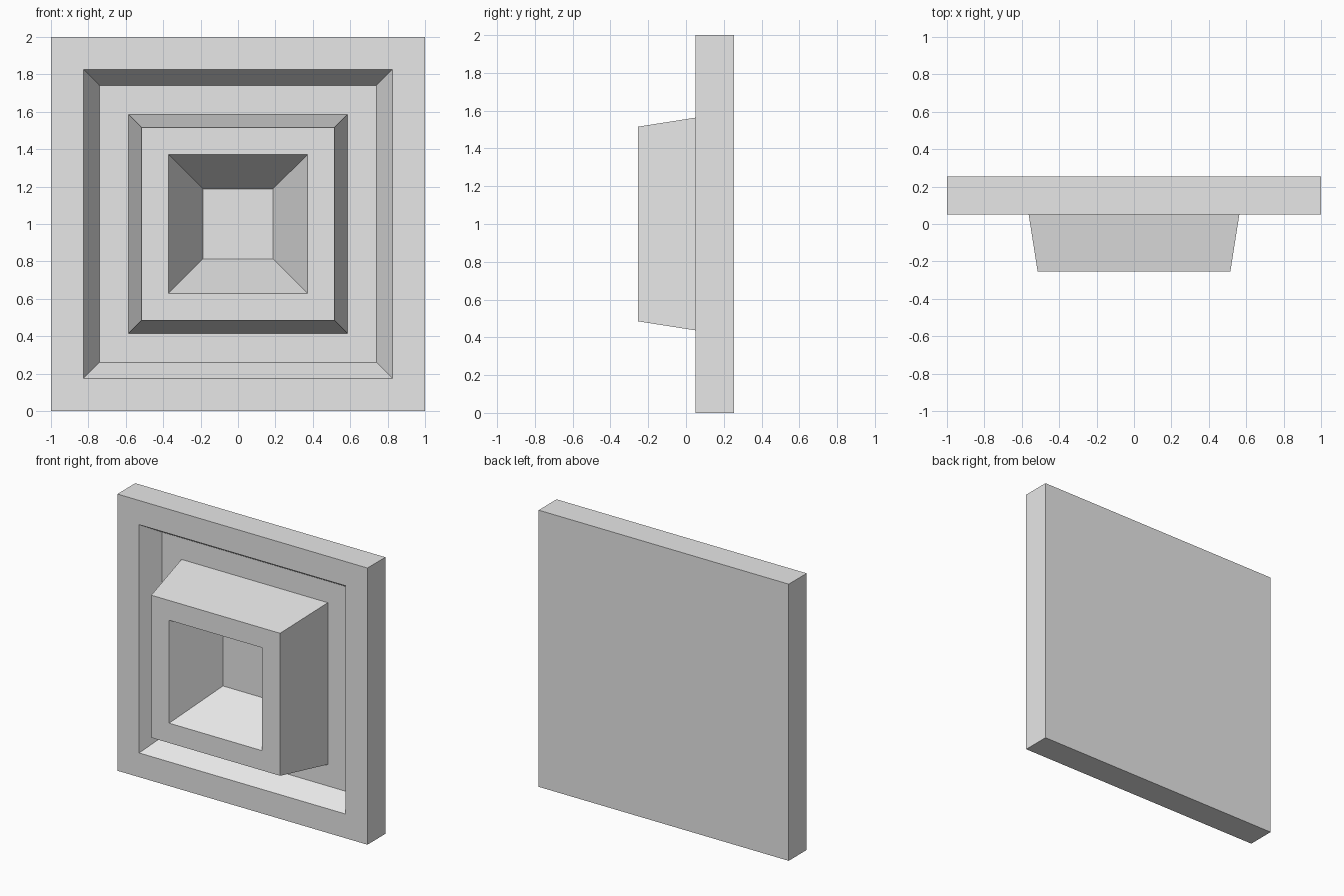
import bpy
import bmesh

cube = bpy.data.objects.get("Cube")
if cube:
    bpy.data.objects.remove(cube, do_unlink=True)

grey = bpy.data.materials.new("plain_grey")
grey.use_nodes = True
grey.diffuse_color = (0.8, 0.8, 0.8, 1)
grey.node_tree.nodes["Principled BSDF"].inputs["Base Color"].default_value = (0.8, 0.8, 0.8, 1)

# Square rings from back to recess floor: (half size, y)
RINGS = [
    (1.0, 0.255),      # back of the slab
    (1.0, 0.05),       # front of the slab
    (0.825, 0.05),     # groove rim
    (0.74, 0.19),      # groove floor, outer edge
    (0.585, 0.19),     # groove floor, block base
    (0.515, -0.255),   # block front
    (0.372, -0.255),   # recess rim
    (0.187, 0.095),    # recess floor
]


def square(bm, half, y):
    corners = ((-1, -1), (1, -1), (1, 1), (-1, 1))
    return [bm.verts.new((sx * half, y, 1 + sz * half)) for sx, sz in corners]


# Bridge the rings into one closed panel
bm = bmesh.new()
loops = [square(bm, half, y) for half, y in RINGS]
for a, b in zip(loops, loops[1:]):
    for i in range(4):
        j = (i + 1) % 4
        bm.faces.new((a[i], a[j], b[j], b[i]))
bm.faces.new(loops[0])
bm.faces.new(loops[-1])
bmesh.ops.recalc_face_normals(bm, faces=bm.faces)

mesh = bpy.data.meshes.new("recessed_panel")
bm.to_mesh(mesh)
bm.free()
mesh.materials.append(grey)
panel = bpy.data.objects.new("recessed_panel", mesh)
bpy.context.collection.objects.link(panel)
